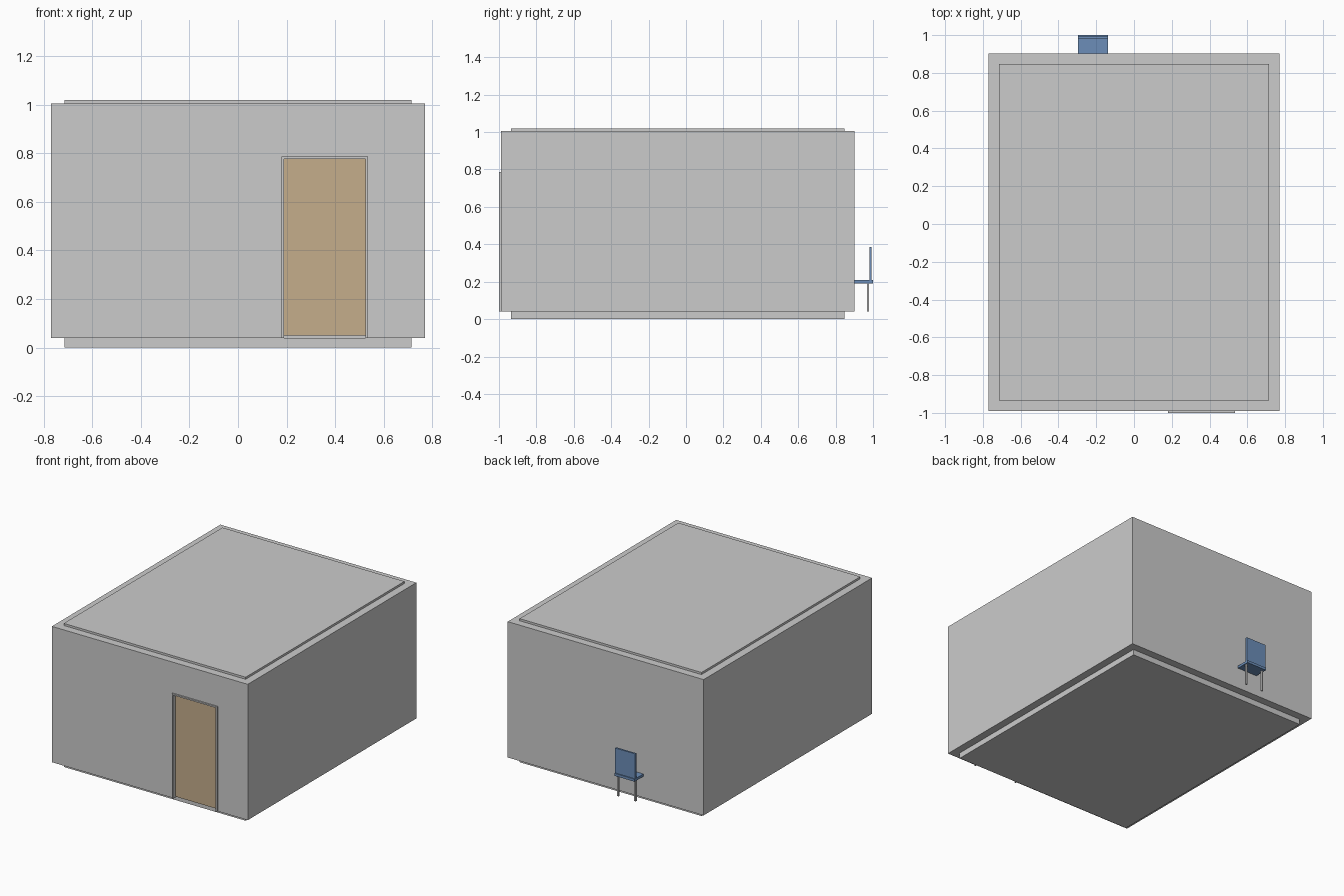
import bpy

if "Cube" in bpy.data.objects:
    bpy.data.objects.remove(bpy.data.objects["Cube"])


def material(name, colour):
    m = bpy.data.materials.new(name)
    m.diffuse_color = colour
    m.use_nodes = True
    m.node_tree.nodes["Principled BSDF"].inputs["Base Color"].default_value = m.diffuse_color
    return m


WOOD = material("door_wood", (0.56, 0.42, 0.26, 1))
BLUE = material("chair_blue", (0.15, 0.27, 0.48, 1))


def box(name, x, y, z, mat=None):
    """Box spanning the (min, max) ranges x, y, z."""
    bpy.ops.mesh.primitive_cube_add(size=1)
    ob = bpy.context.object
    ob.name = name
    ob.location = [(a + b) / 2 for a, b in (x, y, z)]
    ob.scale = [b - a for a, b in (x, y, z)]
    bpy.ops.object.transform_apply(location=True, rotation=False, scale=True)
    if mat:
        ob.data.materials.append(mat)
    return ob


# Room shell: slabs reach half way under and over the walls
X, Y0, Y1, T = 0.77, -0.99, 0.902, 0.11
H = T / 2
ZF, ZC = 0.04, 1.005
box("floor_slab", (-X + H, X - H), (Y0 + H, Y1 - H), (0, ZF))
box("ceiling_slab", (-X + H, X - H), (Y0 + H, Y1 - H), (ZC, 1.02))

# Side and back walls
for side, name in ((-1, "left_wall"), (1, "right_wall")):
    a, b = sorted((side * X, side * (X - T)))
    box(name, (a, b), (Y0 + T, Y1 - T), (ZF, ZC))
box("back_wall", (-X, X), (Y1 - T, Y1), (ZF, ZC))

# Front wall: one outline with the doorway notched out, extruded inwards
DX0, DX1, DZ = 0.19, 0.525, 0.776
outline = [(-X, ZF), (DX0, ZF), (DX0, DZ), (DX1, DZ), (DX1, ZF),
           (X, ZF), (X, ZC), (-X, ZC)]
n = len(outline)
verts = [(x, y, z) for y in (Y0, Y0 + T) for x, z in outline]
faces = [tuple(range(n)), tuple(reversed(range(n, 2 * n)))]
faces += [(i, i + n, (i + 1) % n + n, (i + 1) % n) for i in range(n)]
mesh = bpy.data.meshes.new("front_wall")
mesh.from_pydata(verts, [], faces)
bpy.context.collection.objects.link(bpy.data.objects.new("front_wall", mesh))

# Thin casing round the doorway, and the recessed leaf with a gap below it
C = 0.01
casing_y = (-1.0, Y0)
box("door_casing_left", (DX0 - C, DX0), casing_y, (ZF, DZ))
box("door_casing_right", (DX1, DX1 + C), casing_y, (ZF, DZ))
box("door_casing_top", (DX0 - C, DX1 + C), casing_y, (DZ, DZ + C))
box("door_leaf", (DX0 + C, DX1), (-0.98, -0.955), (0.05, DZ), WOOD)
box("door_stop", (DX0, DX0 + C), (-0.975, -0.955), (0.05, DZ), WOOD)

# Chair standing through the back wall
CX0, CX1, CY0, CY1 = -0.296, -0.138, 0.842, 1.0
box("chair_seat", (CX0, CX1), (CY0, CY1), (0.19, 0.208), BLUE)
box("chair_back", (CX0, CX1), (0.98, 0.993), (0.208, 0.385), BLUE)
L = 0.012
for yname, y in (("front", CY0 + 0.02), ("back", CY1 - 0.033)):
    for xname, x in (("left", CX0 + 0.006), ("right", CX1 - 0.006 - L)):
        box(f"chair_leg_{yname}_{xname}", (x, x + L), (y, y + L), (ZF, 0.19))
